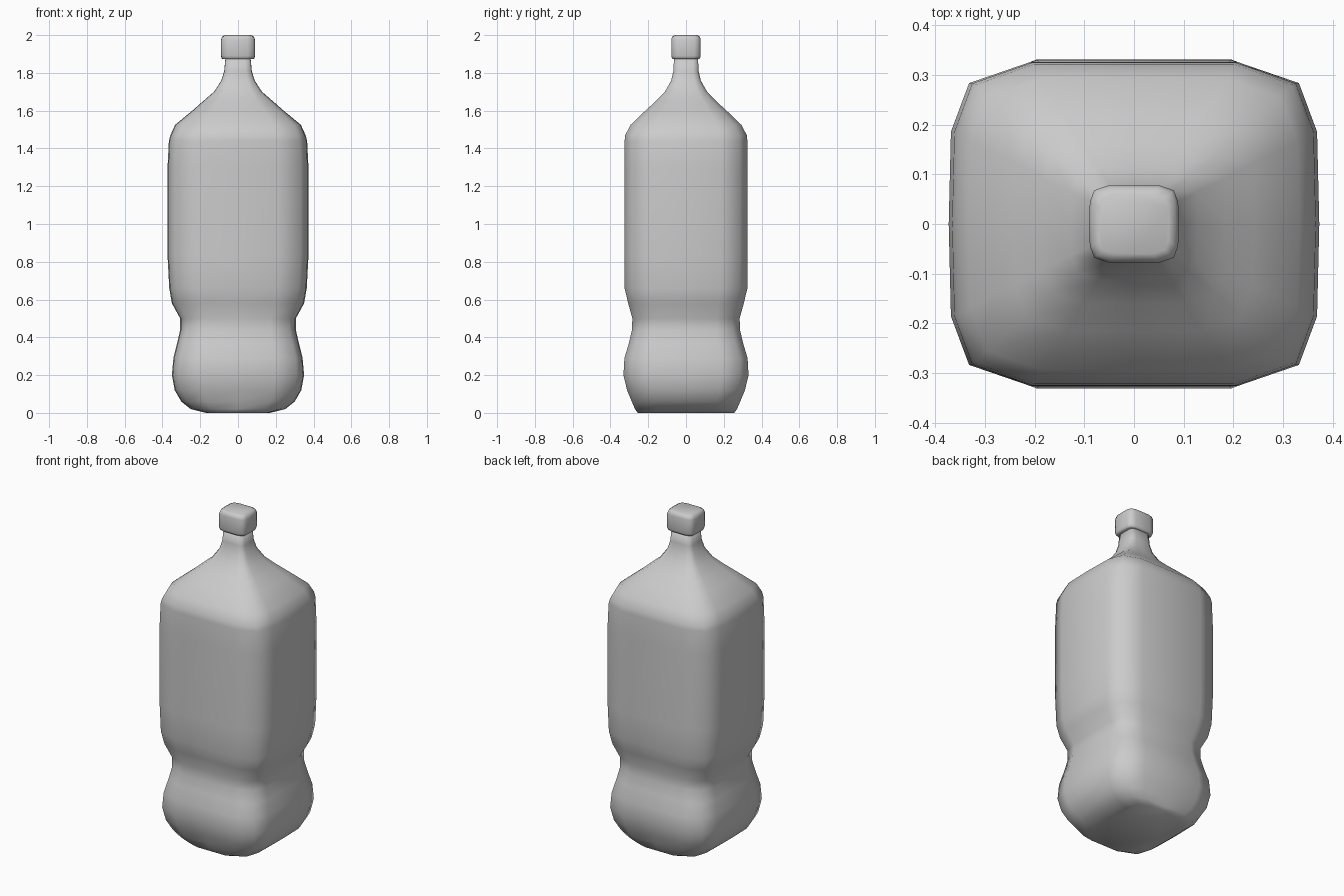
import bpy, bmesh

# One quadrant of the rounded-rectangle cross-section, as fractions of the half sizes
QUAD = [(1.0, 0.0), (0.988, 0.57), (0.89, 0.87), (0.56, 1.0)]


def section():
    pts = list(QUAD) + [(0.0, 1.0)]
    pts += [(-x, y) for x, y in reversed(QUAD)]
    pts += [(x, -y) for x, y in reversed(pts[1:-1])]
    return pts


def loft(name, rings, sharp_between=None):
    """Skin a stack of (z, half_x, half_y) sections and close both ends."""
    bm = bmesh.new()
    sec = section()
    n = len(sec)
    loops = [[bm.verts.new((x * hx, y * hy, z)) for x, y in sec]
             for z, hx, hy in rings]
    for a, b in zip(loops, loops[1:]):
        for i in range(n):
            j = (i + 1) % n
            bm.faces.new((a[i], a[j], b[j], b[i]))
    bm.faces.new(list(reversed(loops[0])))
    bm.faces.new(loops[-1])
    for f in bm.faces:
        f.smooth = True
    # Crisp vertical label edges at the two front corners
    if sharp_between:
        lo, hi = sharp_between
        for e in bm.edges:
            u, v = e.verts
            zs = sorted((u.co.z, v.co.z))
            if (abs(zs[0] - lo) < 1e-4 and abs(zs[1] - hi) < 1e-4
                    and u.co.y < 0 and 0.31 < abs(u.co.x) < 0.345):
                e.smooth = False
    bmesh.ops.recalc_face_normals(bm, faces=bm.faces)
    me = bpy.data.meshes.new(name)
    bm.to_mesh(me)
    bm.free()
    ob = bpy.data.objects.new(name, me)
    bpy.context.collection.objects.link(ob)
    return ob


# Bottle body: base, lower bulge, waist, label band, shoulder and neck
loft("bottle_body", [
    (0.00, 0.17, 0.255), (0.02, 0.25, 0.27), (0.06, 0.30, 0.287),
    (0.12, 0.335, 0.312), (0.20, 0.35, 0.331), (0.29, 0.342, 0.326),
    (0.37, 0.322, 0.302), (0.44, 0.306, 0.286), (0.50, 0.306, 0.284),
    (0.58, 0.35, 0.306), (0.66, 0.364, 0.325), (0.83, 0.373, 0.326),
    (1.30, 0.373, 0.326), (1.44, 0.366, 0.325), (1.47, 0.358, 0.322),
    (1.525, 0.333, 0.293), (1.60, 0.242, 0.215), (1.65, 0.185, 0.16),
    (1.70, 0.127, 0.112), (1.76, 0.088, 0.078), (1.81, 0.073, 0.067),
    (1.885, 0.066, 0.063),
], sharp_between=(0.83, 1.30))

# Screw cap
loft("cap", [
    (1.873, 0.08, 0.069), (1.876, 0.086, 0.074), (1.89, 0.09, 0.078),
    (1.975, 0.09, 0.078), (1.992, 0.084, 0.073), (2.00, 0.07, 0.06),
])
